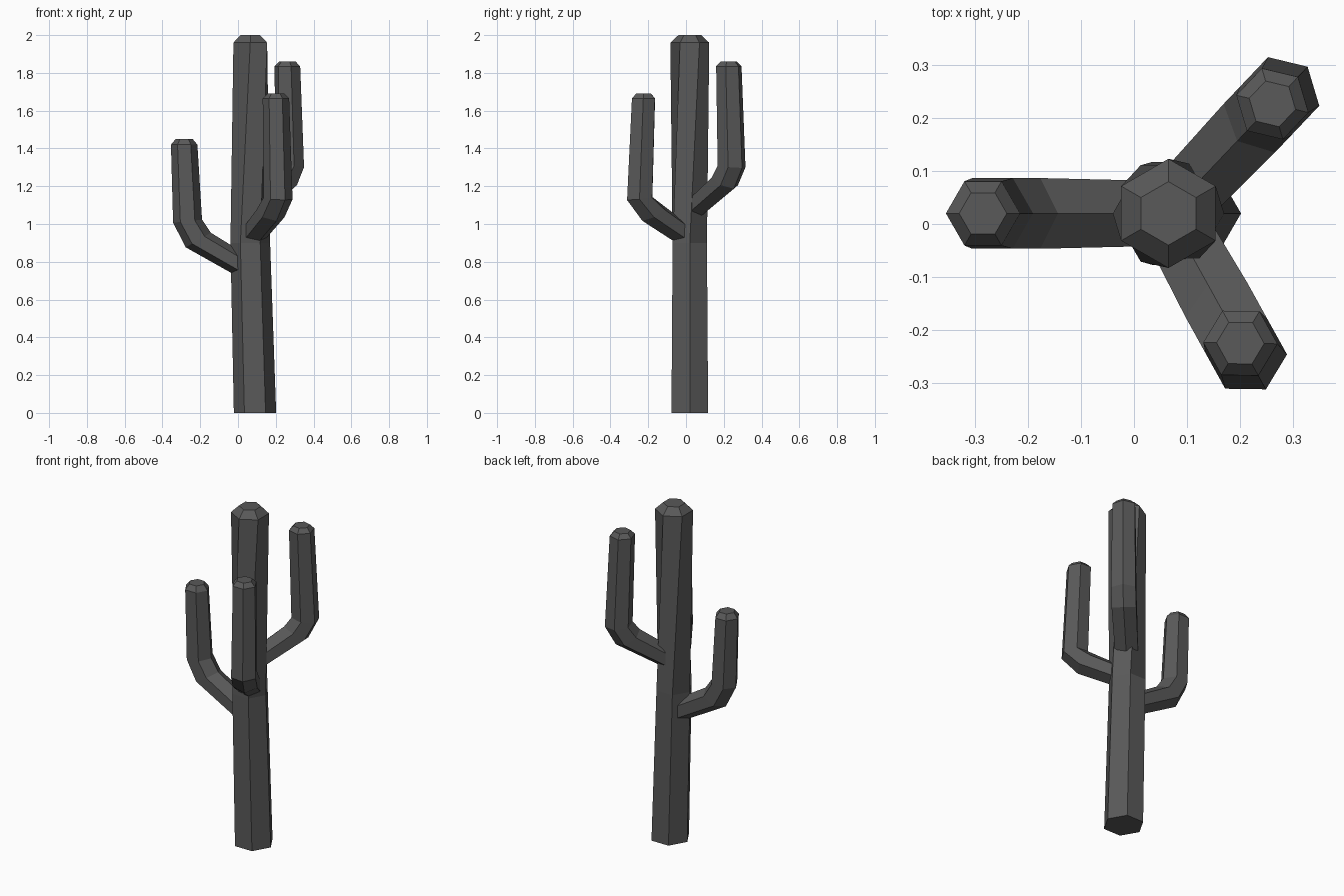
import bpy, bmesh
from math import radians, cos, sin, pi
from mathutils import Vector

cube = bpy.data.objects.get("Cube")
if cube:
    bpy.data.objects.remove(cube)

SIDES = 6
AXIS = Vector((0.065, 0.02, 0))

mat = bpy.data.materials.new("charcoal_grey")
mat.use_nodes = True
grey = (0.1, 0.1, 0.1, 1)
mat.diffuse_color = grey
mat.node_tree.nodes["Principled BSDF"].inputs["Base Color"].default_value = grey


def ring(centre, u, h, radius, turn=0):
    """Points of a hexagon spanned by the directions u and h."""
    angles = [2 * pi * i / SIDES + radians(turn) for i in range(SIDES)]
    return [centre + radius * (cos(a) * u + sin(a) * h) for a in angles]


def loft(name, rings):
    """Skin a list of hexagons and close both ends."""
    bm = bmesh.new()
    loops = [[bm.verts.new(p) for p in r] for r in rings]
    for a, b in zip(loops, loops[1:]):
        for i in range(SIDES):
            j = (i + 1) % SIDES
            bm.faces.new((a[i], a[j], b[j], b[i]))
    bm.faces.new(loops[0])
    bm.faces.new(loops[-1])
    bmesh.ops.recalc_face_normals(bm, faces=bm.faces)
    mesh = bpy.data.meshes.new(name)
    bm.to_mesh(mesh)
    bm.free()
    mesh.materials.append(mat)
    obj = bpy.data.objects.new(name, mesh)
    bpy.context.collection.objects.link(obj)


X, Y, Z = Vector((1, 0, 0)), Vector((0, 1, 0)), Vector((0, 0, 1))

# Trunk: leans slightly, twists towards the top, ends in a bevelled cap
trunk = [(0.025, 0, 0.112, 0), (0, 0.9, 0.105, 0),
         (0, 1.96, 0.103, 30), (0, 2, 0.06, 30)]
loft("trunk", [ring(AXIS + X * dx + Z * z, X, Y, r, turn)
               for dx, z, r, turn in trunk])


def arm(name, azimuth, path, top):
    """Bent arm: path holds distance from the trunk axis and height."""
    a = radians(azimuth)
    out, side = Vector((cos(a), sin(a), 0)), Vector((-sin(a), cos(a), 0))
    tilts = (90, 30, 6, 0, 0)
    radii = (0.072, 0.077, 0.077, 0.07, 0.045)
    path = path + [(path[-1][0], top)]
    rings = []
    for (d, z), tilt, r in zip(path, tilts, radii):
        t = radians(tilt)
        rings.append(ring(AXIS + out * d + Z * z, out * cos(t) - Z * sin(t), side, r))
    loft(name, rings)


# Three arms around the trunk
arm("right_arm", 180, [(0.06, 0.79), (0.275, 0.915), (0.332, 1.015), (0.35, 1.42)], 1.45)
arm("front_arm", -61, [(0.06, 0.96), (0.22, 1.055), (0.303, 1.135), (0.28, 1.665)], 1.69)
arm("back_arm", 46.5, [(0.06, 1.1), (0.255, 1.225), (0.305, 1.305), (0.285, 1.835)], 1.86)
